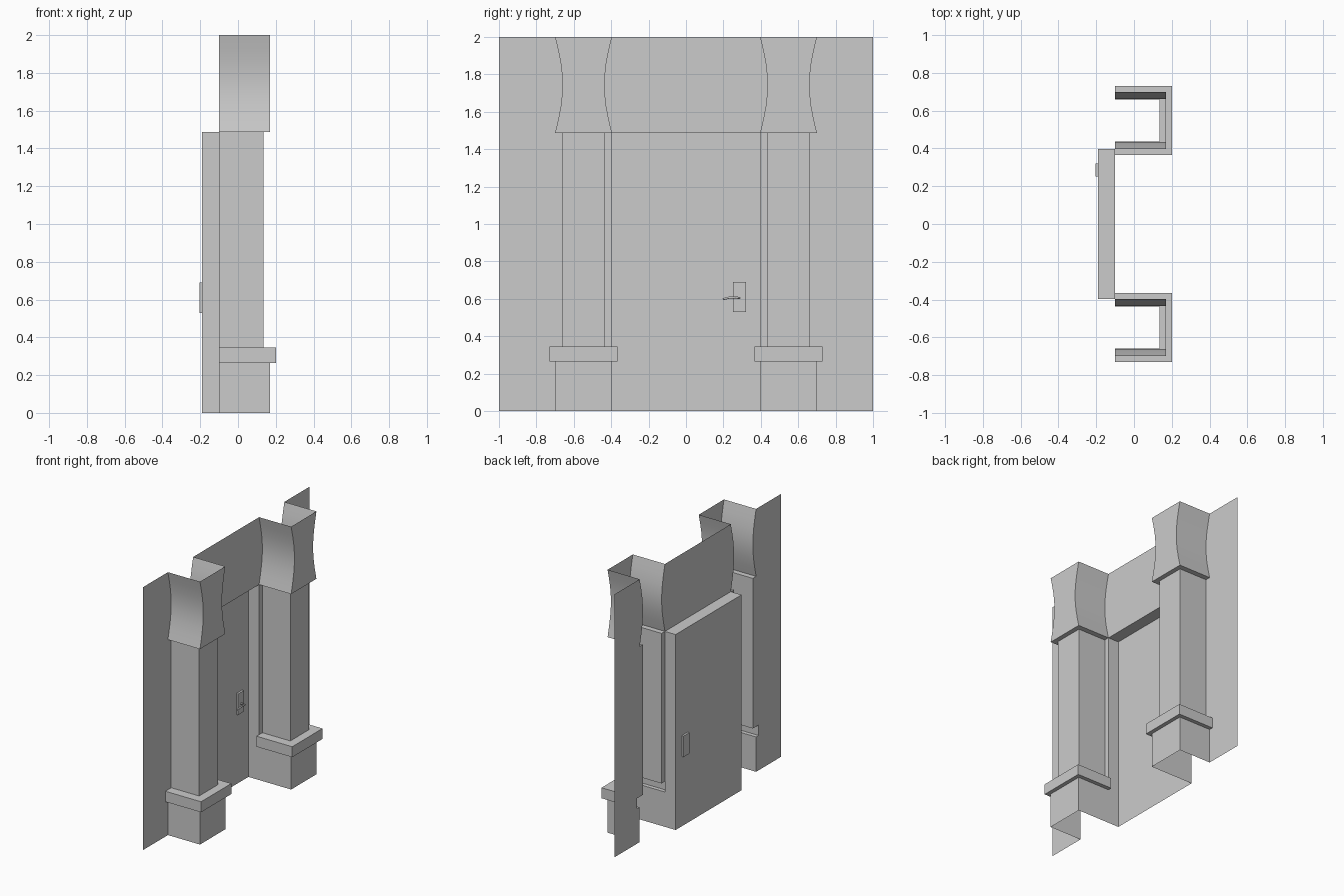
import bpy, bmesh, math

if "Cube" in bpy.data.objects:
    bpy.data.objects.remove(bpy.data.objects["Cube"])

WALL, BACK = -0.10, -0.19      # wall plane and door plane (x)
DOOR_Y, TOP = 0.396, 1.487     # half door width, door height


def finish(bm, name, mirror=True):
    bmesh.ops.remove_doubles(bm, verts=bm.verts, dist=1e-5)
    me = bpy.data.meshes.new(name)
    bm.to_mesh(me)
    bm.free()
    ob = bpy.data.objects.new(name, me)
    bpy.context.collection.objects.link(ob)
    if mirror:
        mod = ob.modifiers.new("mirror", 'MIRROR')
        mod.use_axis = (False, True, False)
    bpy.context.view_layer.objects.active = ob
    bpy.ops.object.select_all(action='DESELECT')
    ob.select_set(True)
    bpy.ops.object.shade_smooth_by_angle(angle=math.radians(30))
    return ob


def quad(bm, pts):
    f = bm.faces.new([bm.verts.new(p) for p in pts])
    if f.calc_area() < 1e-6:
        bm.faces.remove(f)


# pillar profile: (z, inner y, outer y, front x)
base = (0.396, 0.70, 0.17)
band = (0.366, 0.73, 0.20)
shaft = (0.436, 0.66, 0.135)
levels = [(0, *base), (0.265, *base), (0.265, *band), (0.345, *band),
          (0.345, *shaft), (TOP, *shaft)]
N = 7
for i in range(N + 1):         # concave capital
    t = i / N
    d = 0.040 * math.sin(math.pi * t)
    levels.append((TOP + (2 - TOP) * t, 0.396 + d, 0.70 - d, 0.17))


def pillar_line(lv):
    z, y0, y1, xf = lv
    return [(WALL, y1, z), (xf, y1, z), (xf, y0, z), (WALL, y0, z)]


# pillars: open-backed shells swept up the profile
bm = bmesh.new()
for a, b in zip(levels, levels[1:]):
    lo, hi = pillar_line(a), pillar_line(b)
    for i in range(3):
        quad(bm, [lo[i + 1], lo[i], hi[i], hi[i + 1]])
finish(bm, "pillars")

# wall: fits around the pillars, with lintel above the door
bm = bmesh.new()
for a, b in zip(levels, levels[1:]):
    if b[0] - a[0] < 1e-6:
        continue
    za, zb = a[0], b[0]
    quad(bm, [(WALL, a[2], za), (WALL, 1, za), (WALL, 1, zb), (WALL, b[2], zb)])
    inner = 0 if za >= TOP - 1e-6 else DOOR_Y
    if a[1] > inner + 1e-4 or b[1] > inner + 1e-4:
        quad(bm, [(WALL, inner, za), (WALL, a[1], za),
                  (WALL, b[1], zb), (WALL, inner, zb)])
finish(bm, "wall")

# recessed door with jambs and soffit
bm = bmesh.new()
D = DOOR_Y
quad(bm, [(BACK, 0, 0), (BACK, D, 0), (BACK, D, TOP), (BACK, 0, TOP)])
quad(bm, [(BACK, D, 0), (WALL, D, 0), (WALL, D, TOP), (BACK, D, TOP)])
quad(bm, [(BACK, 0, TOP), (BACK, D, TOP), (WALL, D, TOP), (WALL, 0, TOP)])
finish(bm, "door_recess")

# lock plate through the door
bm = bmesh.new()
bmesh.ops.create_cube(bm, size=1)
for v in bm.verts:
    v.co = (-0.19 + v.co.x * 0.03, 0.286 + v.co.y * 0.07, 0.61 + v.co.z * 0.16)
finish(bm, "lock_plate", mirror=False)

# lever handle
cu = bpy.data.curves.new("door_handle", 'CURVE')
cu.dimensions = '3D'
cu.bevel_depth = 0.006
cu.bevel_resolution = 1
cu.use_fill_caps = True
path = [(-0.18, 0.286, 0.604), (-0.142, 0.286, 0.604), (-0.138, 0.265, 0.608),
        (-0.14, 0.235, 0.607), (-0.145, 0.198, 0.598)]
sp = cu.splines.new('POLY')
sp.points.add(len(path) - 1)
for p, co in zip(sp.points, path):
    p.co = (*co, 1)
bpy.context.collection.objects.link(bpy.data.objects.new("door_handle", cu))
